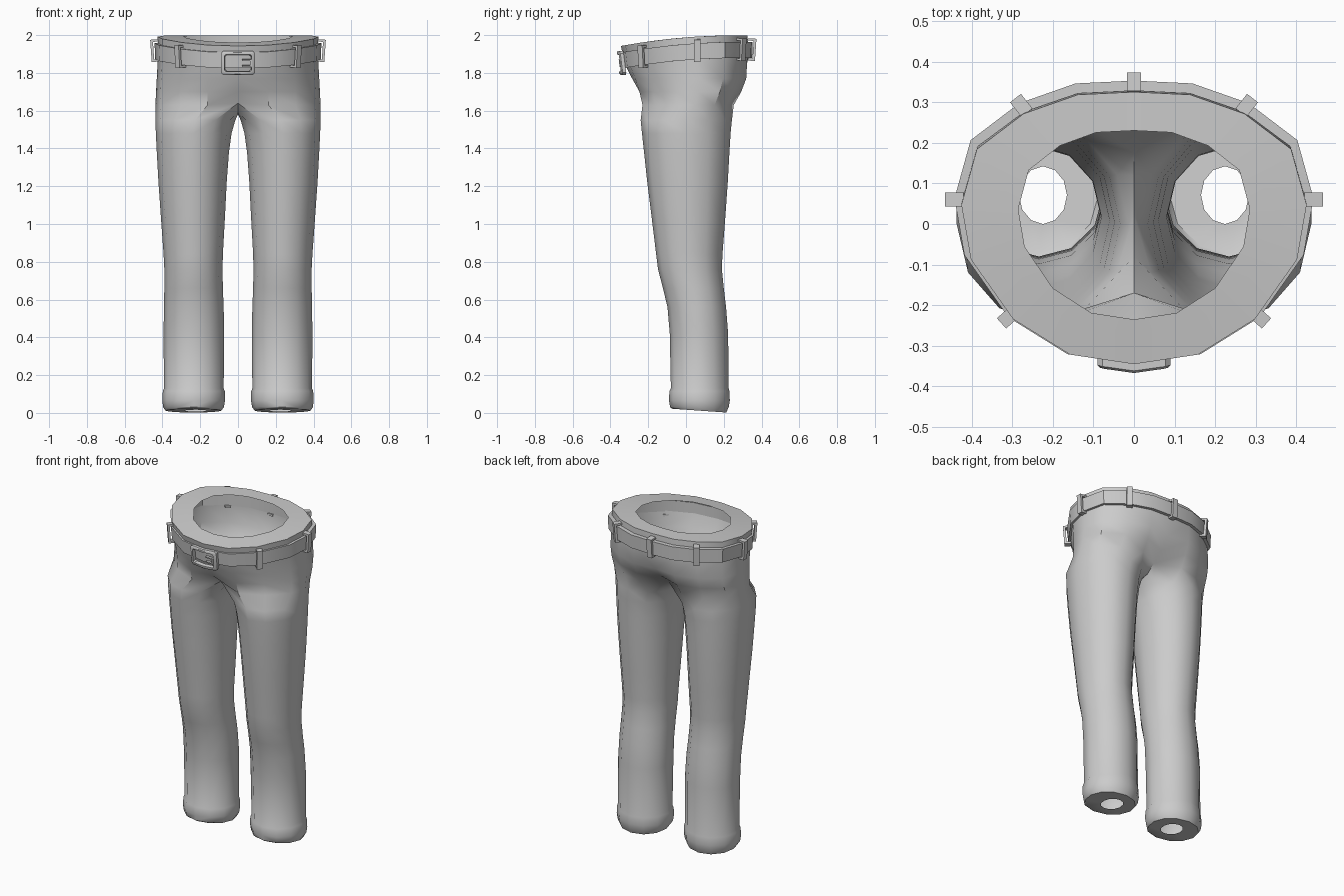
import bpy, bmesh, math
from mathutils import Vector, Matrix

if "Cube" in bpy.data.objects:
    bpy.data.objects.remove(bpy.data.objects["Cube"])

cloth = bpy.data.materials.new("grey_cloth")
cloth.diffuse_color = (0.6, 0.6, 0.6, 1)
cloth.use_nodes = True
cloth.node_tree.nodes["Principled BSDF"].inputs["Base Color"].default_value = cloth.diffuse_color

# Half outline of the waist, front centre to back centre (x and y, unit size)
WAIST = [(0, -1), (.37, -.93), (.70, -.67), (.945, -.23), (1, .17),
         (.91, .58), (.64, .84), (.326, .98), (0, 1)]


def finish(bm, name, angle=40):
    bmesh.ops.remove_doubles(bm, verts=bm.verts, dist=0.0005)
    bmesh.ops.recalc_face_normals(bm, faces=bm.faces)
    mesh = bpy.data.meshes.new(name)
    bm.to_mesh(mesh)
    bm.free()
    mesh.materials.append(cloth)
    ob = bpy.data.objects.new(name, mesh)
    bpy.context.collection.objects.link(ob)
    bpy.ops.object.select_all(action='DESELECT')
    ob.select_set(True)
    bpy.context.view_layer.objects.active = ob
    bpy.ops.object.shade_smooth_by_angle(angle=math.radians(angle))
    return ob


def rim_z(y):
    return min(2.0, 1.988 + .08 * y - .15 * y * y)


def half_arc(xo, yf, yb, z):
    """Half waist ring; z is a number or a function of y."""
    pts = []
    for u, v in WAIST:
        y = (yf + yb) / 2 + v * (yb - yf) / 2
        pts.append(Vector((u * xo, y, z(y) if callable(z) else z)))
    return pts


def leg_ring(z, xi, xo, yf, yb, tilt=0):
    """Twelve sided leg ring, starting at the front inner corner."""
    pts = []
    for k in range(12):
        a = math.radians(240 + 30 * k)
        y = (yf + yb) / 2 + math.sin(a) * (yb - yf) / 2
        pts.append(Vector(((xi + xo) / 2 + math.cos(a) * (xo - xi) / 2, y, z - tilt * (y - .07))))
    return pts


def loft(bm, rings, closed):
    rows = [[bm.verts.new(p) for p in r] for r in rings]
    n = len(rows[0])
    for a, b in zip(rows, rows[1:]):
        for i in range(n if closed else n - 1):
            j = (i + 1) % n
            bm.faces.new((a[i], a[j], b[j], b[i]))


# Trousers: waist flange, hips, crotch saddle and two legs with rolled cuffs
hips = [half_arc(.285, -.235, .23, rim_z),
        half_arc(.425, -.345, .325, rim_z),
        half_arc(.424, -.320, .332, lambda y: rim_z(y) - .11),
        half_arc(.430, -.290, .325, 1.77),
        half_arc(.434, -.266, .298, 1.70)]
hips[3][0].y, hips[3][8].y = -.285, .305
hips[4][0].y, hips[4][8].y = -.245, .245
crotch = half_arc(.437, -.248, .258, 1.63)
crotch[0] = Vector((0, -.17, 1.64))
crotch[8] = Vector((0, .175, 1.64))
saddle = [Vector((0, .12, 1.595)), Vector((0, .02, 1.58)), Vector((0, -.08, 1.59))]

legs = [(1.55, .014, .437, -.240, .243), (1.48, .034, .435, -.233, .236),
        (1.38, .048, .430, -.222, .230), (1.22, .060, .421, -.205, .221),
        (1.02, .070, .407, -.180, .207), (.84, .080, .394, -.158, .193),
        (.76, .082, .390, -.148, .190), (.66, .080, .390, -.122, .200),
        (.56, .076, .392, -.098, .212), (.42, .073, .394, -.086, .223),
        (.13, .076, .392, -.080, .226), (.115, .070, .398, -.088, .230),
        (.065, .069, .401, -.090, .232), (.03, .075, .396, -.084, .226),
        (.012, .088, .384, -.072, .213), (.012, .165, .283, 0, .142)]
bm = bmesh.new()
for s in (1, -1):
    flip = Matrix.Diagonal((s, 1, 1))
    loft(bm, [[flip @ p for p in r] for r in hips + [crotch]], False)
    tubes = [crotch + saddle] + [leg_ring(*l, tilt=.07 if l[0] < .02 else 0) for l in legs]
    loft(bm, [[flip @ p for p in r] for r in tubes], True)
finish(bm, "trousers")

# Belt: rectangular strip swept round the waist
def full(arc):
    return arc + [Vector((-p.x, p.y, p.z)) for p in arc[-2:0:-1]]


def low(y):
    return rim_z(y) - .12


def high(y):
    return rim_z(y) - .035


bm = bmesh.new()
section = [full(half_arc(.422, -.322, .328, low)), full(half_arc(.438, -.334, .350, low)),
           full(half_arc(.442, -.345, .353, high)), full(half_arc(.422, -.322, .328, high))]
loft(bm, section + section[:1], True)
finish(bm, "belt", 35)


def box(bm, size, matrix):
    made = bmesh.ops.create_cube(bm, size=1)['verts']
    bmesh.ops.scale(bm, vec=size, verts=made)
    bmesh.ops.transform(bm, matrix=matrix, verts=made)


# Belt loops: upright bar with top and bottom tabs running back to the cloth
spots = [(0, .354, 90), (.28, .295, 52), (.446, .06, 0), (.312, -.232, -42)]
spots += [(-x, y, 180 - a) for x, y, a in spots[1:]]
bm = bmesh.new()
for x, y, a in spots:
    m = Matrix.Translation((x, y, rim_z(y) - .075)) @ Matrix.Rotation(math.radians(a), 4, 'Z')
    m = m @ Matrix.Rotation(math.radians(4), 4, 'Y')
    box(bm, (.014, .034, .118), m @ Matrix.Translation((.008, 0, 0)))
    for z in (-.053, .053):
        box(bm, (.034, .034, .012), m @ Matrix.Translation((-.014, 0, z)))
finish(bm, "belt_loops")

# Buckle: bevelled frame bent gently round the front, with a bar and prong
def outline(hx, hz, c, y):
    corners = [(hx, hz - c), (hx - c, hz), (0, hz), (c - hx, hz), (-hx, hz - c),
               (-hx, c - hz), (c - hx, -hz), (0, -hz), (hx - c, -hz), (hx, c - hz)]
    return [Vector((x, y + abs(x) * .14 - z * .12, 1.852 + z)) for x, z in corners]


bm = bmesh.new()
frame = [outline(.090, .063, .012, -.335), outline(.090, .063, .012, -.354),
         outline(.084, .057, .010, -.360), outline(.072, .045, .008, -.360),
         outline(.068, .041, .008, -.335)]
loft(bm, frame + frame[:1], True)
finish(bm, "buckle_frame")

bm = bmesh.new()
tilt = Matrix.Translation((.046, -.346, 1.852)) @ Matrix.Rotation(math.radians(7), 4, 'X')
for z in (-.016, .016):
    box(bm, (.05, .014, .008), tilt @ Matrix.Translation((0, 0, z)))
box(bm, (.010, .016, .040), tilt @ Matrix.Translation((.022, 0, 0)))
finish(bm, "buckle_prong")
